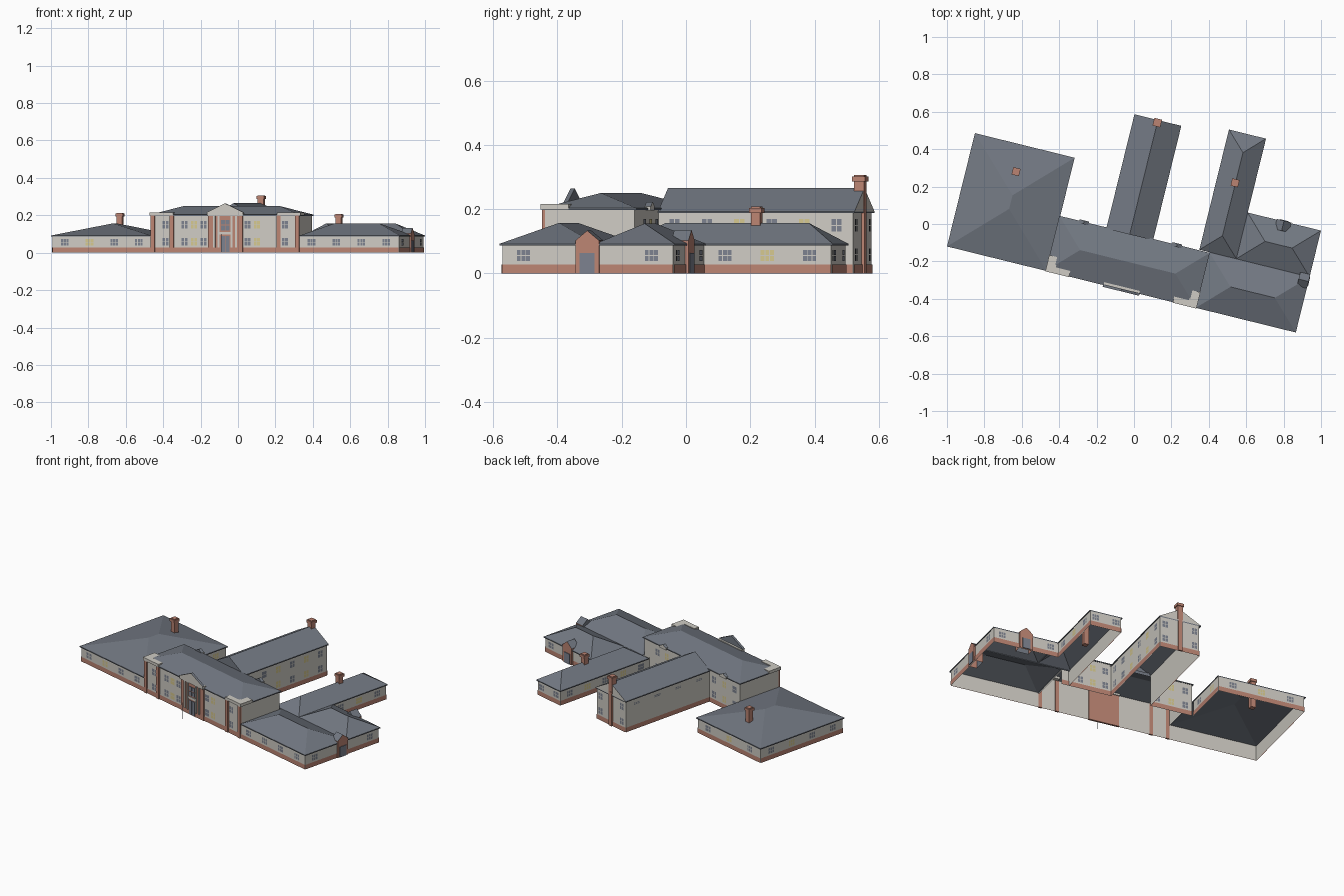
import bpy
from mathutils import Matrix, Vector

cube = bpy.data.objects.get("Cube")
if cube:
    bpy.data.objects.remove(cube)

# The whole plan is laid out square, then turned about z
TURN = Matrix.Rotation(-0.2418, 4, 'Z')
UP = Vector((0, 0, 1))


def material(name, rgb):
    m = bpy.data.materials.new(name)
    m.use_nodes = True
    m.diffuse_color = (*rgb, 1)
    m.node_tree.nodes["Principled BSDF"].inputs["Base Color"].default_value = (*rgb, 1)
    return m


WALL = material("pale_render", (0.62, 0.60, 0.55))
BRICK = material("red_brick", (0.50, 0.23, 0.17))
ROOF = material("slate", (0.17, 0.19, 0.225))
GLASS = material("grey_glass", (0.20, 0.22, 0.27))
LIT = material("yellow_glass", (0.66, 0.57, 0.27))


def build(name, verts, faces, mats):
    """mats holds one material per face, or a single material for all."""
    if not isinstance(mats, list):
        mats = [mats] * len(faces)
    mesh = bpy.data.meshes.new(name)
    mesh.from_pydata([TURN @ Vector(v) for v in verts], [], faces)
    slots = list(dict.fromkeys(mats))
    for m in slots:
        mesh.materials.append(m)
    for poly, m in zip(mesh.polygons, mats):
        poly.material_index = slots.index(m)
    ob = bpy.data.objects.new(name, mesh)
    bpy.context.collection.objects.link(ob)
    return ob


def box(name, u0, u1, v0, v1, z0, z1, mat):
    verts = [(u, v, z) for z in (z0, z1) for u, v in ((u0, v0), (u1, v0), (u1, v1), (u0, v1))]
    faces = [(i, (i + 1) % 4, (i + 1) % 4 + 4, i + 4) for i in range(4)]
    build(name, verts, faces + [(3, 2, 1, 0), (4, 5, 6, 7)], mat)


def hip_roof(name, u0, u1, v0, v1, z0, z1, low=None, high=None, end_mats=(ROOF, ROOF)):
    """Ridge follows the longer side; low and high are the hip lengths (0 = gable)."""
    along_u = u1 - u0 > v1 - v0
    half = min(u1 - u0, v1 - v0) / 2
    low, high = (half if h is None else h for h in (low, high))
    um, vm = (u0 + u1) / 2, (v0 + v1) / 2
    corners = ((u0, v0), (u1, v0), (u1, v1), (u0, v1))
    verts = [(*c, z0) for c in corners] + [(*c, z0 - 0.006) for c in corners]
    if along_u:
        verts += [(u0 + low, vm, z1), (u1 - high, vm, z1)]
        faces = [(0, 1, 9, 8), (2, 3, 8, 9), (3, 0, 8), (1, 2, 9)]
    else:
        verts += [(um, v0 + low, z1), (um, v1 - high, z1)]
        faces = [(1, 2, 9, 8), (3, 0, 8, 9), (0, 1, 8), (2, 3, 9)]
    faces += [(i + 4, (i + 1) % 4 + 4, (i + 1) % 4, i) for i in range(4)]
    build(name, verts, faces, [ROOF, ROOF, *end_mats] + [ROOF] * 4)


def wall(name, a, b, z1, pattern="", z0=0.0, sills=(0.037,), cols=3, width=0.045, height=0.037):
    """Wall sheet from a to b, outside on the right, with plinth and paned windows."""
    a, b = Vector((*a, 0)), Vector((*b, 0))
    run = (b - a).normalized()
    out = run.cross(UP)

    def sheet(p, q, lo, hi, off):
        p, q = p + out * off, q + out * off
        return [p + UP * lo, q + UP * lo, q + UP * hi, p + UP * hi]

    quads, mats = [sheet(a, b, z0, z1, 0)], [WALL]
    if z0 == 0:
        quads.append(sheet(a, b, 0, 0.028, 0.003))
        mats.append(BRICK)
    pane_w, pane_h = width / cols, height / 2
    for i, kind in enumerate(pattern):
        if kind == "-":
            continue
        start = a + (b - a) * ((i + 0.5) / len(pattern)) - run * width / 2
        for sill in sills:
            for c in range(cols):
                for r in range(2):
                    left = start + run * (c * pane_w + 0.0015)
                    lo = sill + r * pane_h
                    quads.append(sheet(left, left + run * (pane_w - 0.003),
                                       lo + 0.0015, lo + pane_h - 0.0015, 0.003))
                    mats.append(LIT if kind == "y" else GLASS)
    verts = [v for q in quads for v in q]
    build(name, verts, [tuple(range(4 * i, 4 * i + 4)) for i in range(len(quads))], mats)


def gabled_block(name, a, b, depth, z0, z1, peak, front, side):
    """Small gabled prism whose front runs from a to b, outside on the right."""
    a, b = Vector((*a, 0)), Vector((*b, 0))
    back = -(b - a).normalized().cross(UP) * depth
    face = [a + UP * z0, b + UP * z0, b + UP * z1, (a + b) / 2 + UP * peak, a + UP * z1]
    verts = face + [p + back for p in face]
    faces = [(0, 1, 2, 3, 4), (9, 8, 7, 6, 5), (1, 6, 7, 2), (5, 0, 4, 9), (2, 7, 8, 3), (3, 8, 9, 4)]
    build(name, verts, faces, [front, ROOF, side, side, ROOF, ROOF])


def chimney(name, u, v, z0, z1, r=0.015):
    box(name + "_shaft", u - r, u + r, v - r, v + r, z0, z1, BRICK)
    box(name + "_cap", u - r - .005, u + r + .005, v - r - .005, v + r + .005, z1 - 0.02, z1 - 0.004, BRICK)


# Roofs
LOW, PEAK = 0.092, 0.157
hip_roof("west_wing_roof", -0.942, -0.393, -0.356, 0.268, LOW, PEAK)
hip_roof("main_roof", -0.398, 0.43, -0.356, -0.053, 0.203, 0.25)
hip_roof("rear_wing_roof", -0.138, 0.12, -0.06, 0.57, 0.193, 0.265, 0, 0, (ROOF, WALL))
hip_roof("east_rear_roof", 0.372, 0.576, -0.05, 0.612, LOW, PEAK)
hip_roof("east_front_roof", 0.428, 0.979, -0.356, -0.05, LOW, PEAK)
hip_roof("east_side_roof", 0.575, 0.979, -0.05, 0.205, LOW, 0.155)

# West wing walls
wall("west_front_wall", (-0.935, -0.349), (-0.391, -0.349), LOW, "gygg")
wall("west_inner_wall", (-0.4, -0.06), (-0.4, 0.261), LOW, "gy")
wall("west_back_wall", (-0.4, 0.261), (-0.935, 0.261), LOW, "gyg")
wall("west_side_wall", (-0.935, 0.261), (-0.935, -0.349), LOW, "gygg")

# Two-storey main block
tall = dict(sills=(0.037, 0.128), cols=2, width=0.036, height=0.042)
wall("main_front_wall_west", (-0.391, -0.349), (-0.077, -0.349), 0.2, "-g-gyg", **tall)
wall("main_front_wall_east", (0.113, -0.349), (0.423, -0.349), 0.2, "gy--g-", **tall)
wall("main_east_wall", (0.423, -0.349), (0.423, -0.06), 0.2, z0=0.085)
wall("main_west_wall", (-0.391, -0.06), (-0.391, -0.349), 0.2, z0=0.085)
wall("main_back_wall_east", (0.423, -0.06), (0.113, -0.06), 0.2, "-gyg", **tall)
wall("main_back_wall_west", (-0.131, -0.06), (-0.391, -0.06), 0.2, "gyg", **tall)

# Two-storey rear wing
wall("rear_wing_east_wall", (0.113, -0.06), (0.113, 0.563), 0.192, "ggygyg", **tall)
wall("rear_wing_gable_wall", (0.113, 0.563), (-0.131, 0.563), 0.192, "g--g", **tall)
wall("rear_wing_west_wall", (-0.131, 0.563), (-0.131, -0.06), 0.192, "gggg", sills=(0.15,), height=0.016)

# East wing walls
wall("east_front_wall", (0.423, -0.349), (0.972, -0.349), LOW, "gggg")
wall("east_side_wall", (0.972, -0.349), (0.972, 0.198), LOW, "g--g")
wall("east_back_wall", (0.972, 0.198), (0.569, 0.198), LOW, "g--g")
wall("east_rear_side_wall", (0.569, 0.198), (0.569, 0.605), LOW, "gyg")
wall("east_rear_end_wall", (0.569, 0.605), (0.379, 0.605), LOW, "g-g")
wall("east_rear_inner_wall", (0.379, 0.605), (0.379, -0.06), LOW, "gygyg")

# Corner parapets and brick pilasters of the main front
for side, outer, inner in (("west", -0.4, -0.27), ("east", 0.432, 0.302)):
    s = 1 if inner > outer else -1
    lo, hi = sorted((outer, inner))
    box(side + "_parapet_front", lo, hi, -0.359, -0.325, 0.198, 0.216, WALL)
    lo, hi = sorted((outer, outer + s * 0.05))
    box(side + "_parapet_return", lo, hi, -0.325, -0.27, 0.198, 0.216, WALL)
    for i, u in enumerate((outer + s * 0.018, inner - s * 0.008)):
        box(f"{side}_pilaster_{i}", u - 0.011, u + 0.011, -0.357, -0.347, 0, 0.198, BRICK)

# Central entrance bay
MID = 0.018
box("portico_panel", MID - 0.095, MID + 0.095, -0.357, -0.345, 0, 0.2, BRICK)
box("portico_frieze", MID - 0.098, MID + 0.098, -0.364, -0.34, 0.196, 0.213, WALL)
gabled_block("portico_pediment", (MID - 0.1, -0.366), (MID + 0.1, -0.366), 0.014, 0.212, 0.216, 0.264, WALL, WALL)
for i, u in enumerate((-0.06, -0.036, 0.036, 0.06)):
    box(f"portico_column_{i}", MID + u - 0.005, MID + u + 0.005, -0.363, -0.356, 0.028, 0.197, WALL)
box("portico_band", MID - 0.03, MID + 0.03, -0.361, -0.356, 0.098, 0.112, WALL)
for s in (-1, 1):
    for name, z0, z1 in (("door_leaf", 0.005, 0.09), ("upper_pane", 0.12, 0.145), ("top_pane", 0.15, 0.175)):
        lo, hi = sorted((MID + s * 0.002, MID + s * 0.024))
        box(f"portico_{name}_{'east' if s > 0 else 'west'}", lo, hi, -0.36, -0.356, z0, z1, GLASS)

# Small pediments over the main back eave
for u in (-0.262, 0.25):
    gabled_block("back_pediment", (u + 0.026, -0.045), (u - 0.026, -0.045), 0.02, 0.195, 0.208, 0.222, WALL, WALL)

# Gabled brick porches with doors
gabled_block("side_porch", (0.98, -0.113), (0.98, -0.037), 0.055, 0, 0.102, 0.133, BRICK, BRICK)
box("side_porch_door", 0.979, 0.983, -0.099, -0.051, 0, 0.064, GLASS)
gabled_block("back_porch", (0.815, 0.209), (0.735, 0.209), 0.055, 0, 0.102, 0.135, BRICK, BRICK)
box("back_porch_door", 0.751, 0.799, 0.208, 0.212, 0, 0.064, GLASS)

# Chimneys
chimney("west_chimney", -0.679, 0.121, 0.03, 0.213)
chimney("east_chimney", 0.472, 0.343, 0.03, 0.208)
chimney("gable_chimney", -0.009, 0.556, 0.2, 0.306, 0.016)
box("gable_chimney_breast", -0.021, 0.003, 0.562, 0.573, 0, 0.21, BRICK)

# Thin pole in front of the entrance
box("flagpole", 0.0155, 0.0175, -0.426, -0.424, 0, 0.1, GLASS)
